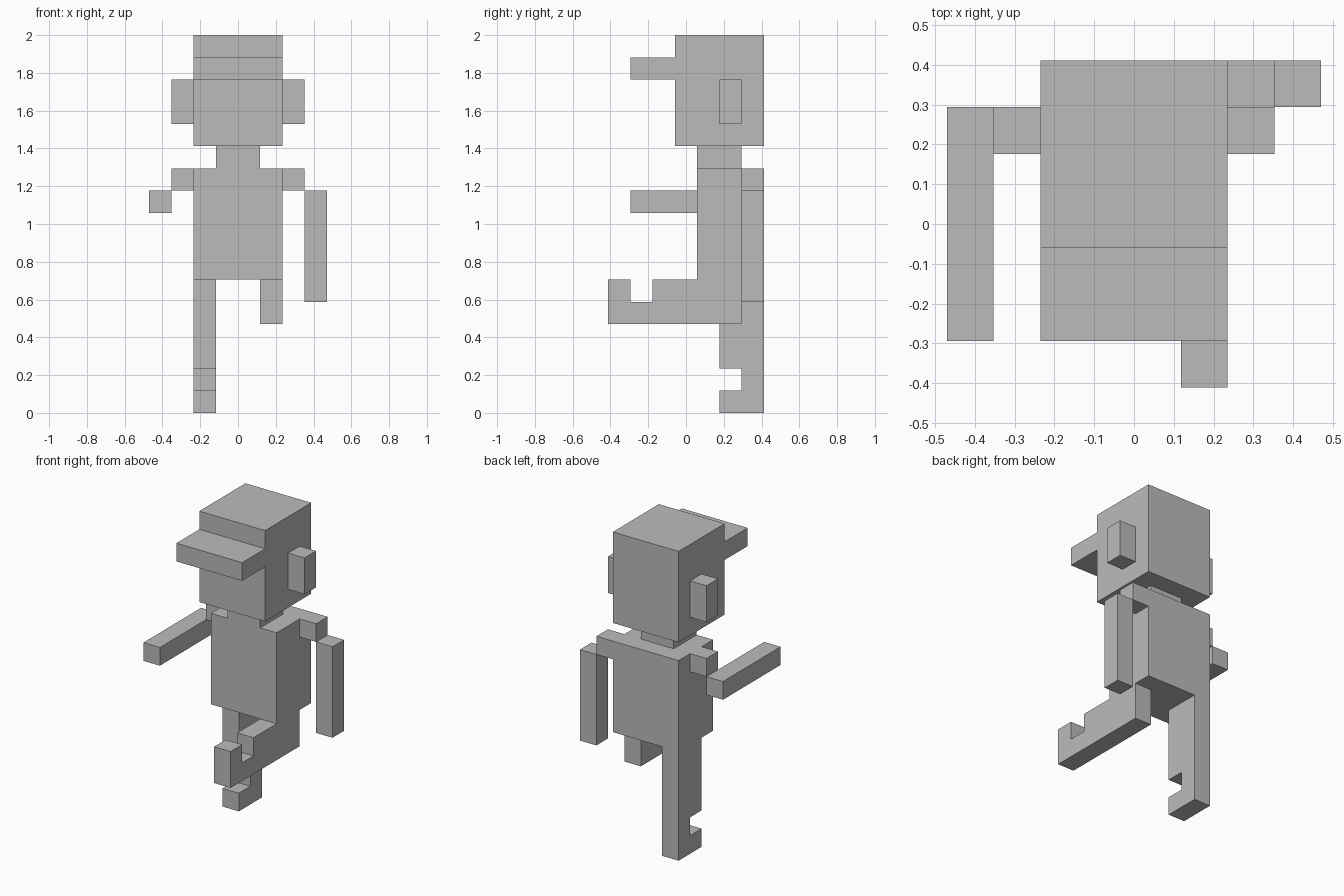
import bpy
import bmesh

cube = bpy.data.objects.get("Cube")
if cube:
    bpy.data.objects.remove(cube, do_unlink=True)

U = 2 / 17  # one block; the figure is seventeen blocks tall

grey = bpy.data.materials.new("plain grey")
grey.use_nodes = True
grey.diffuse_color = (0.5, 0.5, 0.5, 1)
bsdf = next(n for n in grey.node_tree.nodes if n.type == "BSDF_PRINCIPLED")
bsdf.inputs["Base Color"].default_value = grey.diffuse_color


def slab(name, x0, x1, profile):
    """Extrude a side outline of (y, z) block coordinates from x0 to x1."""
    bm = bmesh.new()
    face = bm.faces.new([bm.verts.new((x0 * U, y * U, z * U)) for y, z in profile])
    ext = bmesh.ops.extrude_face_region(bm, geom=[face], use_keep_orig=True)
    moved = [g for g in ext["geom"] if isinstance(g, bmesh.types.BMVert)]
    bmesh.ops.translate(bm, verts=moved, vec=((x1 - x0) * U, 0, 0))
    bmesh.ops.recalc_face_normals(bm, faces=bm.faces)
    mesh = bpy.data.meshes.new(name)
    bm.to_mesh(mesh)
    bm.free()
    mesh.materials.append(grey)
    obj = bpy.data.objects.new(name, mesh)
    bpy.context.collection.objects.link(obj)
    return obj


def box(name, x, y, z):
    """A block given by its (low, high) range on each axis."""
    return slab(name, *x, [(y[0], z[0]), (y[1], z[0]), (y[1], z[1]), (y[0], z[1])])


# Head with cap brim, ears and neck
slab("head_and_brim", -2, 2, [(-.5, 12), (3.5, 12), (3.5, 17), (-.5, 17),
                              (-.5, 16), (-2.5, 16), (-2.5, 15), (-.5, 15)])
for side, x in (("left", (2, 3)), ("right", (-3, -2))):
    box(side + "_ear", x, (1.5, 2.5), (13, 15))
box("neck", (-1, 1), (.5, 2.5), (11, 12))

# Torso
box("torso", (-2, 2), (.5, 3.5), (6, 11))

# Left arm hangs down, right arm reaches forward
box("left_shoulder", (2, 3), (2.5, 3.5), (10, 11))
box("left_arm", (3, 4), (2.5, 3.5), (5, 10))
box("right_shoulder", (-3, -2), (1.5, 2.5), (10, 11))
box("right_arm", (-4, -3), (-2.5, 2.5), (9, 10))

# Left leg kicks forward with the foot turned up
slab("left_leg", 1, 2, [(-3.5, 4), (2.5, 4), (2.5, 6), (-1.5, 6),
                        (-1.5, 5), (-2.5, 5), (-2.5, 6), (-3.5, 6)])

# Right leg stands on the ground
slab("right_leg", -2, -1, [(1.5, 0), (3.5, 0), (3.5, 6), (1.5, 6),
                           (1.5, 2), (2.5, 2), (2.5, 1), (1.5, 1)])
